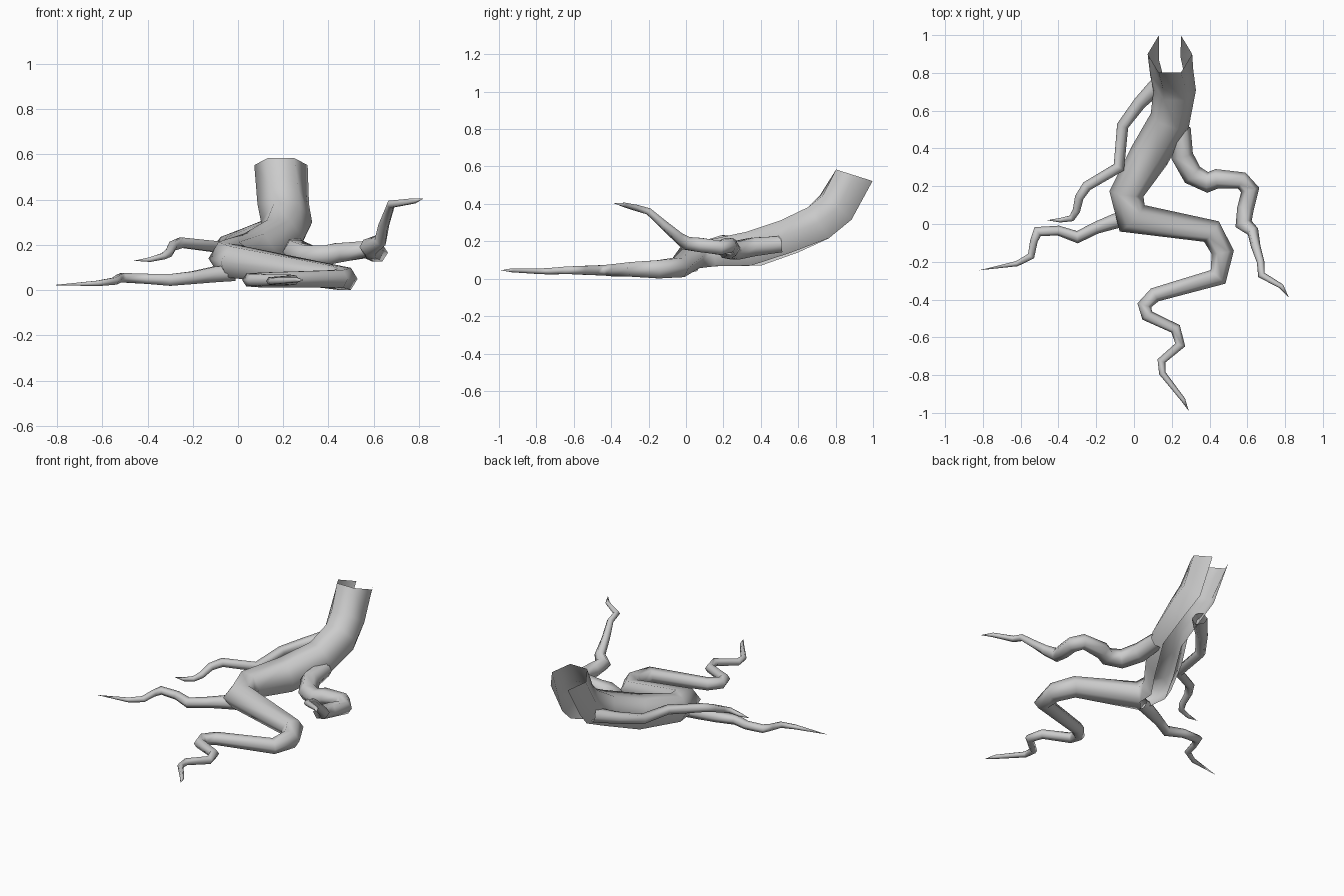
import bpy
import bmesh
from math import cos, sin, pi
from mathutils import Vector

SIDES = 6
UNIT = 0.01  # path points are written in hundredths: x, y, z, radius

cube = bpy.data.objects.get("Cube")
if cube:
    bpy.data.objects.remove(cube, do_unlink=True)

# One plain grey for the whole root
grey = bpy.data.materials.new("root_grey")
grey.use_nodes = True
colour = (0.6, 0.6, 0.6, 1)
grey.diffuse_color = colour
shader = grey.node_tree.nodes["Principled BSDF"]
shader.inputs["Base Color"].default_value = colour
shader.inputs["Roughness"].default_value = 0.8


def ring_frame(points, index, start_direction):
    """Return the side and upward axes of a ring, mitred at the bend."""
    here = points[index]
    before = (here - points[index - 1]).normalized() if index else None
    after = (points[index + 1] - here).normalized() if index + 1 < len(points) else None
    if before is None:
        before = after = start_direction.normalized() if start_direction else after
    if after is None:
        after = before
    tangent = (before + after).normalized()
    side = tangent.cross(Vector((0, 0, 1))).normalized()
    upward = side.cross(tangent).normalized()
    # Widen the ring across the bend so that the tube keeps its thickness
    bend = after - before
    stretch = min(1 / max(tangent.dot(after), 0.1), 1.35)
    if abs(bend.dot(side)) > abs(bend.dot(upward)):
        side *= stretch
    else:
        upward *= stretch
    return side, upward


def make_root(name, path, open_rings=0, start_direction=None):
    """Loft a tapering six-sided tube, open below for its first rings."""
    points = [Vector(p[:3]) * UNIT for p in path]
    bm = bmesh.new()
    rings = []
    for index, (point, spec) in enumerate(zip(points, path)):
        if index == len(path) - 1:
            rings.append([bm.verts.new(point)] * SIDES)
            continue
        side, upward = ring_frame(points, index, start_direction)
        radius = spec[3] * UNIT
        ring = []
        for corner in range(SIDES):
            angle = 2 * pi * corner / SIDES
            offset = side * cos(angle) + upward * sin(angle)
            ring.append(bm.verts.new(point + offset * radius))
        rings.append(ring)
    underside = 4  # the panel between the two lowest corners
    for index, (low, high) in enumerate(zip(rings, rings[1:])):
        for corner in range(SIDES):
            if corner == underside and index < open_rings:
                continue
            following = (corner + 1) % SIDES
            corners = [low[corner], low[following], high[following], high[corner]]
            bm.faces.new(list(dict.fromkeys(corners)))
    bmesh.ops.recalc_face_normals(bm, faces=bm.faces)
    # Open shells can be flipped: make the first top panel look upward
    bm.faces.ensure_lookup_table()
    bm.normal_update()
    if bm.faces[1].normal.z < 0:
        bmesh.ops.reverse_faces(bm, faces=bm.faces)
    mesh = bpy.data.meshes.new(name)
    bm.to_mesh(mesh)
    bm.free()
    mesh.materials.append(grey)
    root = bpy.data.objects.new(name, mesh)
    bpy.context.collection.objects.link(root)
    for face in mesh.polygons:
        face.use_smooth = True
    return root


# Main root: rises at the back, winds along the ground to the front
make_root("main_root", [
    (19, 90, 55.3, 11.8), (20, 80, 38, 11.5), (21.5, 71, 30, 11.3),
    (19, 55, 22.5, 10.5), (8, 36, 16, 10.5), (-4, 16, 14, 8.5),
    (-1, 3, 12.5, 8), (41, -4, 6, 6), (47, -15, 5, 5.6),
    (44.5, -28, 5, 4.5), (11, -37.5, 4.5, 3.8), (5.5, -43, 4.5, 3.3),
    (7, -48.5, 4.5, 3), (22, -55.5, 4.5, 2.7), (24.5, -64, 4.5, 2.3),
    (14.5, -72.5, 4, 2), (15, -79, 4, 1.7), (26, -93, 4.5, 1.2),
    (29, -99, 4.5, 0),
], open_rings=6, start_direction=Vector((0, -0.3, -0.95)))

# Left side root: curls outward and lifts its tip
make_root("left_root", [
    (25, 51, 18.5, 5), (25.5, 36, 17, 5.7), (31, 26, 15, 5.5),
    (39, 22, 15.5, 5), (44, 24, 16.5, 5), (57, 23, 18, 4.3),
    (61.5, 18, 16.5, 4.3), (59, 8, 18, 4.4), (58, 0, 19, 4),
    (63, -4, 22, 3), (64.5, -12, 29, 2.5), (67, -20, 36, 2),
    (67.5, -27, 38, 1.8), (78, -33, 39.5, 1.3), (82, -39, 40.5, 0),
])

# Right rear root: leaves the raised part of the main root
make_root("right_rear_root", [
    (13, 74, 27, 4.5), (3, 64, 24, 3.5), (-6, 52, 21, 3),
    (-8, 30, 19, 2.8), (-25, 20, 21, 2.6), (-29, 14, 19.5, 2.3),
    (-30.5, 7, 16.5, 2), (-33, 3, 15, 1.6), (-39, 2, 13.5, 1.2),
    (-46, 2, 13, 0),
])

# Right front root: runs low from the elbow of the main root
make_root("right_front_root", [
    (-2, 4, 7.5, 4), (-10, 1.5, 7, 4), (-20, -2, 5.5, 3.2),
    (-30, -7, 4.5, 3), (-40, -3.5, 5, 2.6), (-51, -4, 5.5, 2.4),
    (-53, -9, 5, 2), (-54.5, -17, 4, 1.8), (-62, -21, 3, 1.4),
    (-82, -24.5, 2.2, 0),
])
